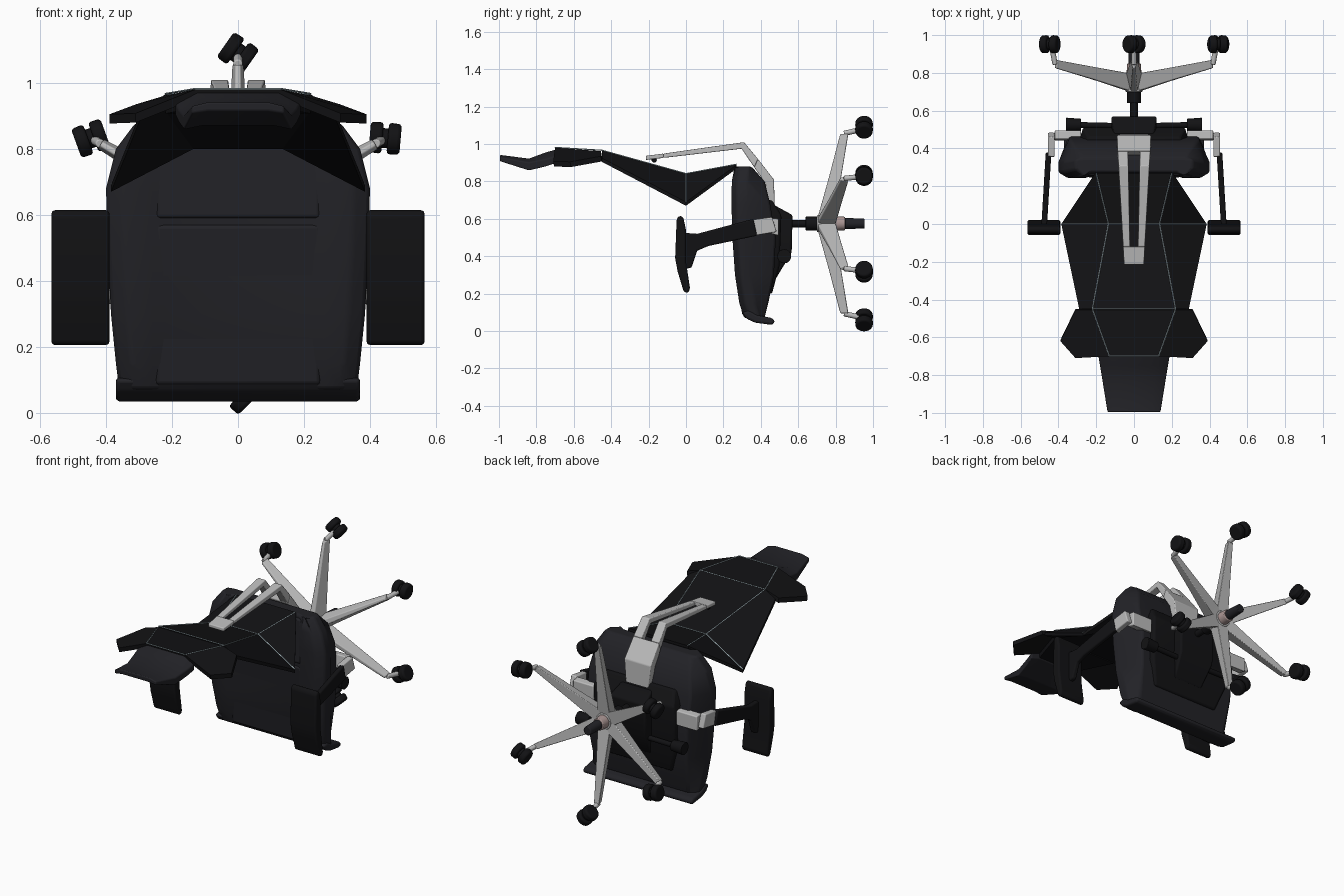
import bpy, bmesh, math
from mathutils import Vector, Matrix

if "Cube" in bpy.data.objects:
    bpy.data.objects.remove(bpy.data.objects["Cube"])


def material(name, *rgb):
    m = bpy.data.materials.new(name)
    m.diffuse_color = (*rgb, 1)
    m.use_nodes = True
    m.node_tree.nodes["Principled BSDF"].inputs["Base Color"].default_value = m.diffuse_color
    return m


BLACK = material("black", .006, .006, .007)
PAD = material("charcoal", .016, .016, .02)
SILVER = material("silver", .5, .5, .5)
PINK = material("copper_grey", .4, .3, .29)
SEAM = material("seam_blue_grey", .4, .5, .54)


def finish(name, bm, mat, bevel=0, mirror=False):
    bmesh.ops.recalc_face_normals(bm, faces=bm.faces)
    me = bpy.data.meshes.new(name)
    bm.to_mesh(me)
    bm.free()
    ob = bpy.data.objects.new(name, me)
    bpy.context.collection.objects.link(ob)
    me.materials.append(mat)
    if mirror:
        ob.modifiers.new("mirror", 'MIRROR')
    if bevel:
        b = ob.modifiers.new("bevel", 'BEVEL')
        b.width, b.segments, b.limit_method = bevel, 3, 'ANGLE'
        bpy.context.view_layer.objects.active = ob
        bpy.ops.object.select_all(action='DESELECT')
        ob.select_set(True)
        bpy.ops.object.shade_smooth_by_angle(angle=math.radians(35))
    return ob


def loft(name, rings, mat, bevel=0, mirror=False):
    bm = bmesh.new()
    vs = [[bm.verts.new(p) for p in r] for r in rings]
    n = len(rings[0])
    for a, b in zip(vs, vs[1:]):
        for i in range(n):
            bm.faces.new((a[i], a[(i + 1) % n], b[(i + 1) % n], b[i]))
    bm.faces.new(vs[0])
    bm.faces.new(vs[-1])
    return finish(name, bm, mat, bevel, mirror)


def slab(name, pts, offset, mat, bevel=0, mirror=False):
    return loft(name, [pts, [tuple(Vector(p) + Vector(offset)) for p in pts]], mat, bevel, mirror)


def rod(name, a, b, r1, r2, mat, seg=20, bevel=.004):
    a, b = Vector(a), Vector(b)
    bm = bmesh.new()
    rot = (b - a).to_track_quat('Z', 'Y').to_matrix().to_4x4()
    bmesh.ops.create_cone(bm, cap_ends=True, segments=seg, radius1=r1, radius2=r2,
                          depth=(b - a).length, matrix=Matrix.Translation((a + b) / 2) @ rot)
    return finish(name, bm, mat, bevel)


def both(half):
    return half + [(-x, y, z) for x, y, z in reversed(half)]


# seat shell and cushion: z, half width, front y, back y
rings = []
for z, w, f, k in [(.07, .36, .31, .42), (.15, .37, .285, .44), (.3, .385, .262, .47),
                   (.5, .395, .248, .48), (.68, .4, .243, .45), (.8, .37, .245, .42), (.88, .31, .26, .35)]:
    rings.append(both([(.225, f + .012, z), (.26, f, z), (w - .05, f, z), (w, f + .03, z),
                       (w, f + .085, z), (w * .86, k, z)]))
loft("seat_shell", rings, PAD, .012)
for name, z0, z1, y0, y1 in [("seat_cushion_front", .085, .57, .3, .25), ("seat_cushion_rear", .59, .86, .247, .257)]:
    loft(name, [[(-.25, y0, z0), (.25, y0, z0), (.25, y0 + .05, z0), (-.25, y0 + .05, z0)],
                [(-.25, y1, z1), (.25, y1, z1), (.25, y1 + .05, z1), (-.25, y1 + .05, z1)]], PAD, .012)

# curled front lip of the seat
lip = [(.3, .1), (.325, .065), (.37, .045), (.46, .033), (.477, .05), (.46, .07), (.38, .085), (.34, .11)]
slab("seat_lip", [(-.37, y, z) for y, z in lip], (.74, 0, 0), PAD, .012)

# mechanism under the seat, with levers
loft("mechanism", [both([(w, .42, z), (w, y, z)]) for z, w, y in
                   [(.28, .1, .48), (.42, .12, .565), (.62, .12, .57), (.68, .1, .46)]], BLACK, .01)
loft("under_seat_plate", [both([(w, .4, z), (w - .03, y, z)]) for z, w, y in
                          [(.2, .25, .46), (.35, .3, .5), (.62, .3, .51), (.7, .27, .46)]], BLACK, .01)
for s in (-1, 1):
    rod("lever", (.1 * s, .52, .4), (.3 * s, .525, .4), .015, .015, BLACK)
    rod("lever_knob", (.28 * s, .525, .4), (.36 * s, .525, .4), .032, .038, BLACK)

# lower backrest: y, inner x, outer x, inner back z, inner front z, outer z
rings = []
for y, xi, xo, zb, zf, zo in [(.27, .2, .205, .89, .868, .868), (0, .135, .385, .84, .8, .67),
                              (-.45, .22, .29, .965, .915, .905)]:
    rings.append(both([(xi, y, zb), (xo, y, zo + .02), (xo, y, zo), (xi, y, zf)]))
rings = [[r[0], r[1], r[2], r[3], r[4], r[5], r[6], r[7]] for r in rings]
loft("backrest", rings, BLACK)

# shoulder section and headrest
slab("shoulder_panel", [(-.22, -.455, .962), (.22, -.455, .962), (.13, -.7, .98), (-.13, -.7, .98)],
     (0, .01, -.055), BLACK)
wing = [(.22, -.455, .962), (.31, -.455, .935), (.39, -.62, .905), (.31, -.71, .908), (.13, -.7, .98)]
slab("shoulder_wing", wing, (0, .005, -.028), BLACK, 0, True)
rings = []
for y, w, zb, zf, d in [(-.69, .19, .972, .92, .035), (-.75, .18, .955, .9, .035),
                        (-.84, .165, .922, .87, .02), (-.995, .14, .942, .915, .012)]:
    rings.append(both([(w * .65, y, zb), (w, y, zb - d), (w, y, zf - d * .6), (w * .65, y, zf)]))
loft("headrest", rings, PAD, .006)

# pale seams on the back of the backrest
L, M, U, T = (.2, .27, .892), (.135, 0, .842), (.22, -.45, .967), (.13, -.7, .982)
for s in (-1, 1):
    for a, b in [(L, M), (M, U), (U, T), (M, (.385, 0, .692)), (U, (0, -.45, .967)), (M, (0, 0, .842)), (T, (0, -.7, .982))]:
        rod("backrest_seam", (a[0] * s, *a[1:]), (b[0] * s, *b[1:]), .003, .003, SEAM, 4, 0)

# slotted spine support: top y z, bottom y z, half width
st = [(-.215, .937, -.215, .915, .053), (-.12, .949, -.12, .926, .058), (.31, 1.01, .297, .975, .082),
      (.385, .92, .365, .875, .087), (.47, .81, .425, .79, .09), (.475, .66, .44, .64, .075)]


def bar(name, stations, inner, mirror):
    loft(name, [[(inner(w), a, b), (w, a, b), (w, c, d), (inner(w), c, d)]
                for a, b, c, d, w in stations], SILVER, .005, mirror)


bar("spine_tip", st[:2], lambda w: -w, False)
bar("spine_rail", st[1:4], lambda w: w * .36, True)
bar("spine_base", st[3:], lambda w: -w, False)
rod("spine_pivot", (-.04, -.17, .915), (.04, -.17, .915), .014, .014, BLACK)

# armrests
arm = [(-.01, .525), (.06, .52), (.36, .6), (.38, .51), (.12, .455), (.06, .43), (.03, .34), (-.01, .33)]
loft("arm_support", [[(.46 - .06 * y, y, z) for y, z in arm], [(.49 - .06 * y, y, z) for y, z in arm]],
     BLACK, .008, True)
pad = [(-.05, .6), (-.035, .617), (-.015, .61), (0, .54), (0, .37), (.022, .225), (.01, .203),
       (-.012, .21), (-.045, .32), (-.058, .39)]
slab("arm_pad", [(.39, y, z) for y, z in pad], (.175, 0, 0), BLACK, .015, True)
slab("arm_bracket", [(.28, .44, .525), (.28, .45, .605), (.28, .495, .6), (.28, .495, .51)],
     (.14, 0, 0), SILVER, .006, True)
slab("arm_bracket_end", [(.42, .365, .51), (.42, .355, .595), (.42, .46, .61), (.42, .485, .53)],
     (.036, 0, 0), SILVER, .006, True)

# gas column and hub, lying along y
HZ = .575
for name, y0, y1, r0, r1, mat in [("gas_column", .55, .66, .02, .02, BLACK), ("collar", .64, .705, .037, .037, BLACK),
                                  ("hub", .7, .8, .045, .05, SILVER), ("hub_ring", .79, .85, .04, .036, PINK),
                                  ("column_end", .85, .955, .03, .026, PAD)]:
    rod(name, (0, y0, HZ), (0, y1, HZ), r0, r1, mat)

# six star legs with twin-wheel casters
roll = [35, 5, -25, 45, 10, -20]
for i in range(6):
    t = math.radians(60 * i)
    out, side = Vector((math.sin(t), 0, math.cos(t))), Vector((math.cos(t), 0, -math.sin(t)))

    def at(r, y, s=0):
        return out * r + side * s + Vector((0, y, HZ))

    loft("star_leg", [[at(r, y0, -w * .4), at(r, y0, w * .4), at(r, y1, w), at(r, y1, -w)]
                      for r, y0, y1, w in [(0, .695, .79, .045), (.25, .765, .83, .03), (.48, .825, .868, .018)]],
         SILVER, .005)
    rod("caster_stem", at(.482, .845), at(.5, .925), .014, .014, SILVER)
    a = math.radians(roll[i])
    axis = Vector((math.cos(a), 0, -math.sin(a)))
    c = at(.515, .952)
    rod("caster_core", c - axis * .03, c + axis * .03, .03, .03, BLACK)
    for s in (-1, 1):
        rod("caster_wheel", c + axis * .008 * s, c + axis * .047 * s, .048, .046, BLACK, 24, .01)
